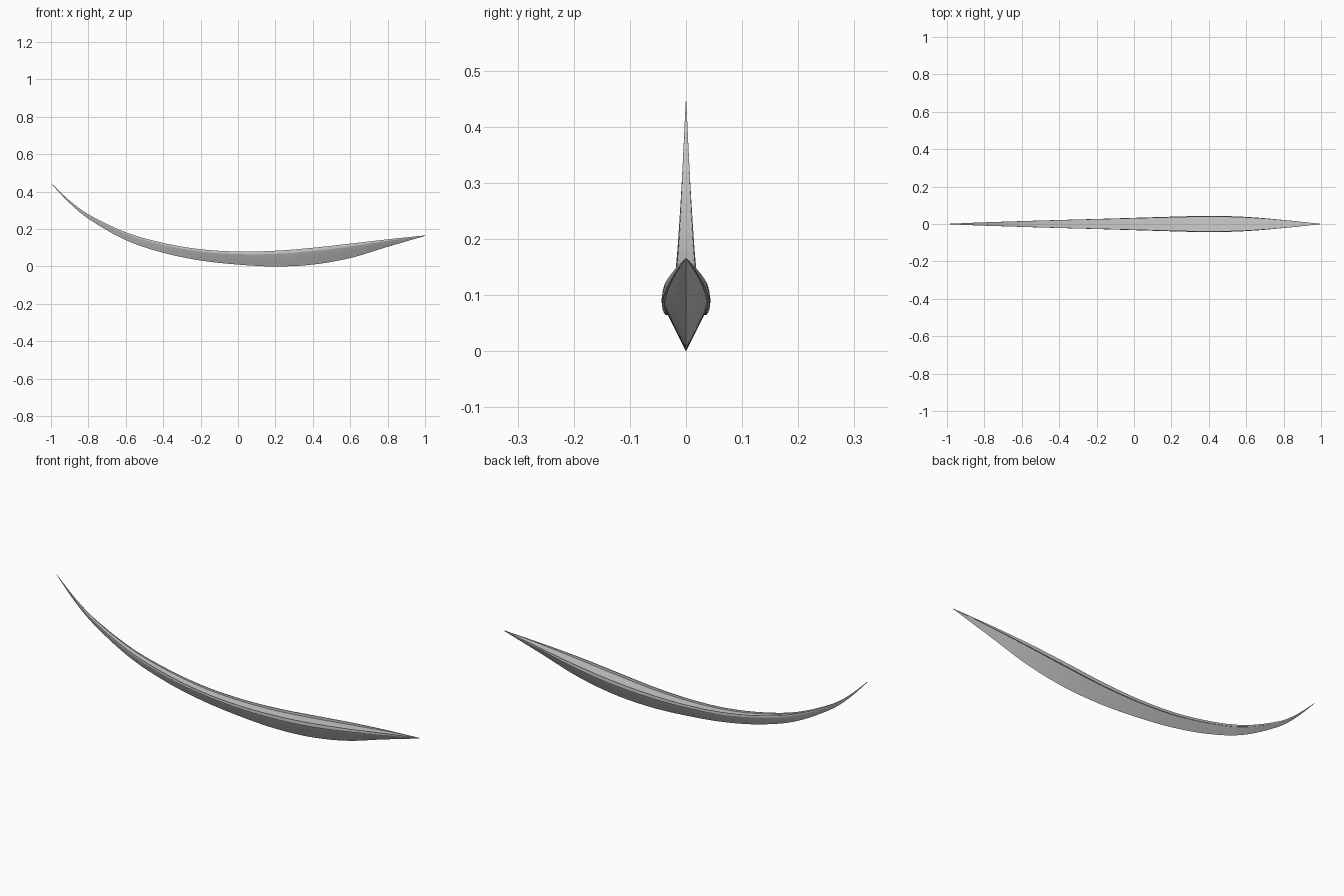
import bpy, bmesh

if "Cube" in bpy.data.objects:
    bpy.data.objects.remove(bpy.data.objects["Cube"])

# Stations along the hull: x, keel height, rim height, half width
STATIONS = [
    (-1.0, .443, .446, .0006), (-.9, .338, .352, .005), (-.8, .255, .279, .009),
    (-.6, .141, .183, .0155), (-.4, .073, .126, .0215), (-.2, .032, .092, .027),
    (0, .010, .080, .033), (.2, 0, .084, .039), (.4, .010, .100, .0435),
    (.6, .045, .122, .038), (.8, .105, .145, .0215), (1.0, .163, .166, .0008)]
N = 64


def station(x):
    """Smooth interpolation of the station table."""
    S = STATIONS
    i = max(k for k in range(len(S) - 1) if S[k][0] <= x + 1e-9)

    def slope(k, c):
        a, b = S[max(k - 1, 0)], S[min(k + 1, len(S) - 1)]
        return (b[c] - a[c]) / (b[0] - a[0])
    h = S[i + 1][0] - S[i][0]
    t = (x - S[i][0]) / h
    out = []
    for c in (1, 2, 3):
        p, q = S[i][c], S[i + 1][c]
        out.append((2*t**3 - 3*t*t + 1) * p + (t**3 - 2*t*t + t) * h * slope(i, c)
                   + (3*t*t - 2*t**3) * q + (t**3 - t*t) * h * slope(i + 1, c))
    return out


def loft(name, section):
    """Skin a closed cross-section along the hull."""
    bm = bmesh.new()
    rings = []
    for k in range(N + 1):
        x = -1 + 2 * k / N
        rings.append([bm.verts.new((x, y, z)) for y, z in section(*station(x))])
    n = len(rings[0])
    for a, b in zip(rings, rings[1:]):
        for j in range(n):
            bm.faces.new((a[j], a[(j + 1) % n], b[(j + 1) % n], b[j]))
    bm.faces.new(rings[0])
    bm.faces.new(rings[-1])
    bmesh.ops.recalc_face_normals(bm, faces=bm.faces)
    me = bpy.data.meshes.new(name)
    bm.to_mesh(me)
    bm.free()
    ob = bpy.data.objects.new(name, me)
    bpy.context.collection.objects.link(ob)
    bpy.context.view_layer.objects.active = ob
    ob.select_set(True)
    bpy.ops.object.shade_smooth_by_angle(angle=0.6)
    ob.select_set(False)
    return ob


def hull_section(keel, rim, w):
    d = rim - keel
    side = [(0.46 * w, .42), (0.78 * w, .72), (0.9 * w, .86)]
    right = [(y, keel + f * d) for y, f in side]
    return [(0, keel)] + right + [(-y, z) for y, z in reversed(right)]


def gunwale_section(keel, rim, w):
    h = 0.2 * (rim - keel)
    return [(w * .87, rim - h), (w * .98, rim - h), (w, rim - h * .5),
            (w * .97, rim), (w * .87, rim)]


# V-bottomed hull with a flat deck just below the rim
loft("hull", hull_section)

# Overhanging rim on both sides
gunwale = loft("gunwale", gunwale_section)
gunwale.modifiers.new("mirror", 'MIRROR').use_axis = (False, True, False)
